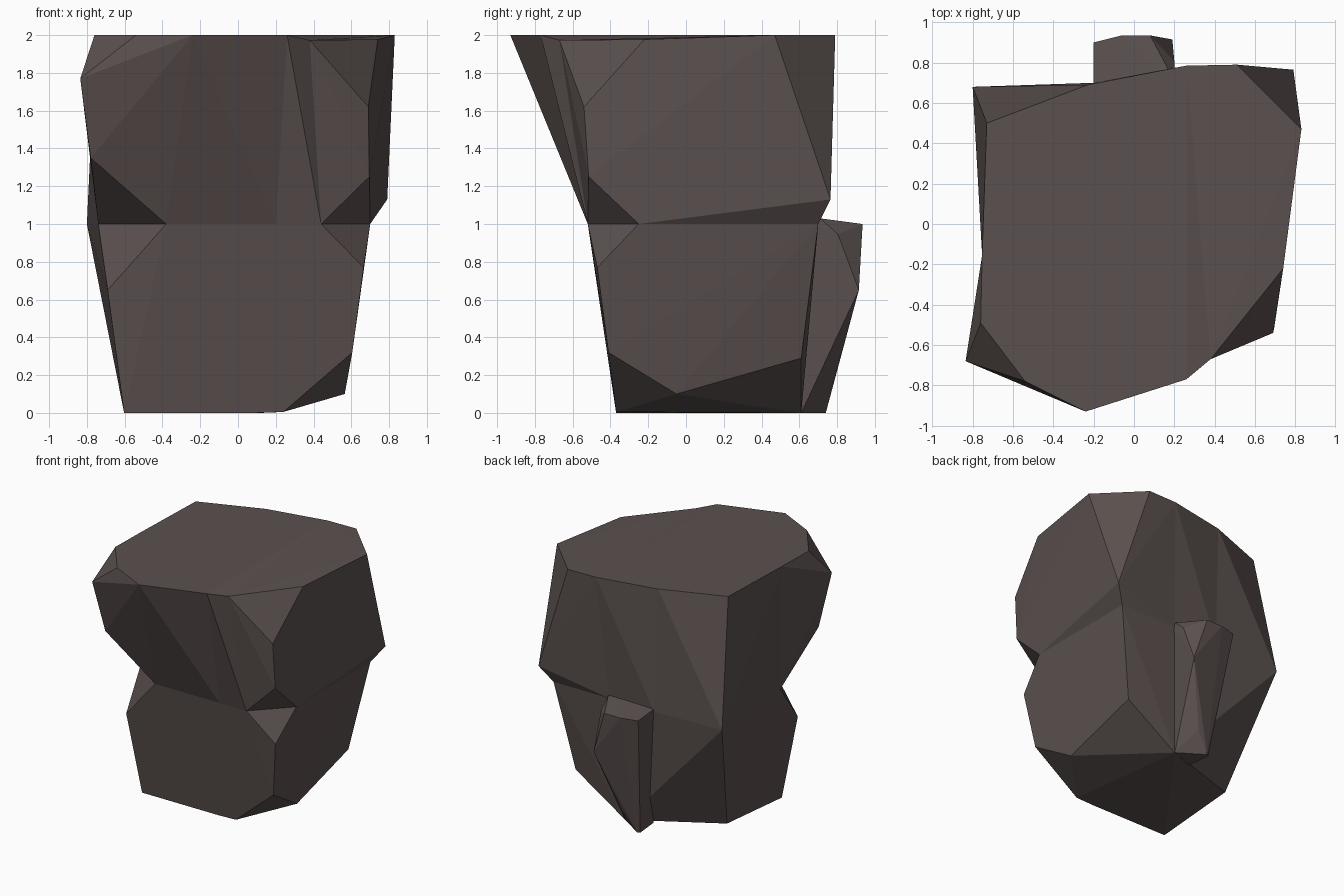
import bpy
import bmesh
import math

cube = bpy.data.objects.get("Cube")
if cube:
    bpy.data.objects.remove(cube, do_unlink=True)

# Single stone colour
stone = bpy.data.materials.new("dark_brown_stone")
stone.use_nodes = True
colour = (0.105, 0.083, 0.079, 1)
stone.diffuse_color = colour
bsdf = stone.node_tree.nodes["Principled BSDF"]
bsdf.inputs["Base Color"].default_value = colour
bsdf.inputs["Roughness"].default_value = 0.9


def add_hull(bm, points, cuts=()):
    """Add a faceted convex chunk, left open where it meets its neighbours."""
    part = bmesh.new()
    corners = {part.verts.new(p): p for p in dict.fromkeys(points)}
    bmesh.ops.convex_hull(part, input=part.verts[:])
    joins = [f for f in part.faces
             if any(all(corners[v] in cut for v in f.verts) for cut in cuts)]
    bmesh.ops.delete(part, geom=joins, context='FACES')
    loose = [v for v in part.verts if not v.link_faces]
    bmesh.ops.delete(part, geom=loose, context='VERTS')
    mesh = bpy.data.meshes.new("chunk")
    part.to_mesh(mesh)
    part.free()
    bm.from_mesh(mesh)
    bpy.data.meshes.remove(mesh)


def finish(name, bm):
    bmesh.ops.remove_doubles(bm, verts=bm.verts[:], dist=1e-4)
    bmesh.ops.dissolve_limit(bm, angle_limit=math.radians(0.5),
                             verts=bm.verts[:], edges=bm.edges[:])
    bmesh.ops.recalc_face_normals(bm, faces=bm.faces[:])
    mesh = bpy.data.meshes.new(name)
    bm.to_mesh(mesh)
    bm.free()
    mesh.materials.append(stone)
    obj = bpy.data.objects.new(name, mesh)
    bpy.context.collection.objects.link(obj)


# Waist outline shared by the two halves of the boulder
front_l, front_r = (-.2, -.52, 1), (.2, -.52, 1)
back_l, back_r = (-.2, .70, 1), (.2, .70, 1)
notch_l, notch_r = (-.38, -.52, 1), (.44, -.52, 1)
side_l, side_r = (-.74, -.155, 1), (.70, -.25, 1)
rear_l, rear_r = (-.80, .68, 1), (.70, .70, 1)
waist = [front_l, front_r, back_l, back_r, notch_l, notch_r,
         side_l, side_r, rear_l, rear_r]

# Rim points above the waist
rim_front_l, rim_front_r = (-.24, -.93, 2), (.26, -.77, 2)
rim_back_l, rim_back_r = (-.23, .69, 2), (.26, .785, 2)
rim_side_l, rim_chip_r = (-.753, -.155, 2), (.38, -.67, 1.973)

# Planes where the upper chunks meet
cut_l = [front_l, back_l, rim_front_l, rim_back_l]
cut_r = [front_r, back_r, rim_front_r, rim_back_r]
cut_side_l = [side_l, rim_side_l, back_l, rim_back_l]
cut_chip_r = [notch_r, rim_chip_r, back_r, rim_back_r]
cuts = [waist, cut_l, cut_r, cut_side_l, cut_chip_r]

boulder = bmesh.new()
# Lower half: tapered, with chipped corners
add_hull(boulder, waist + [
    (.665, -.47, .77), (-.69, -.45, .65), (.605, -.41, .32),
    (.565, -.05, .10), (.24, -.37, .005), (.08, -.37, 0), (.565, .61, .29),
    (.12, .61, 0), (-.60, .33, .055), (-.603, -.37, 0)], cuts)
# Upper half: middle strip and the slim strip to its left-hand chip
add_hull(boulder, cut_l + cut_r, cuts)
add_hull(boulder, cut_r + cut_chip_r, cuts)
# Upper half: +x flank with chipped corners
add_hull(boulder, cut_chip_r + [
    side_r, rear_r, (.74, -.22, 1.977), (.69, -.54, 1.62),
    (.695, -.515, 1.25), (.79, .765, 1.13), (.83, .47, 2), (.51, .79, 2)], cuts)
# Upper half: -x flank, front then rear
add_hull(boulder, cut_l + cut_side_l + [
    notch_l, (-.76, -.49, 2), (-.54, -.78, 2), (-.835, -.68, 1.77),
    (-.78, -.59, 1.35)], cuts)
add_hull(boulder, cut_side_l + [rear_l, (-.73, .50, 2)], cuts)
finish("boulder", boulder)

# Wedge-shaped spur on the back
spur = bmesh.new()
add_hull(spur, [(-.2, .69, 1.02), (-.2, .90, 1), (-.06, .935, 1), (.08, .935, 1),
                (.2, .805, .945), (.2, .71, 1.03), (.2, .69, 1), (.19, .915, .65),
                (.03, .775, .16), (-.08, .74, 0), (-.1, .73, 0),
                (-.08, .53, 0), (.12, .61, 0)])
finish("back_spur", spur)
